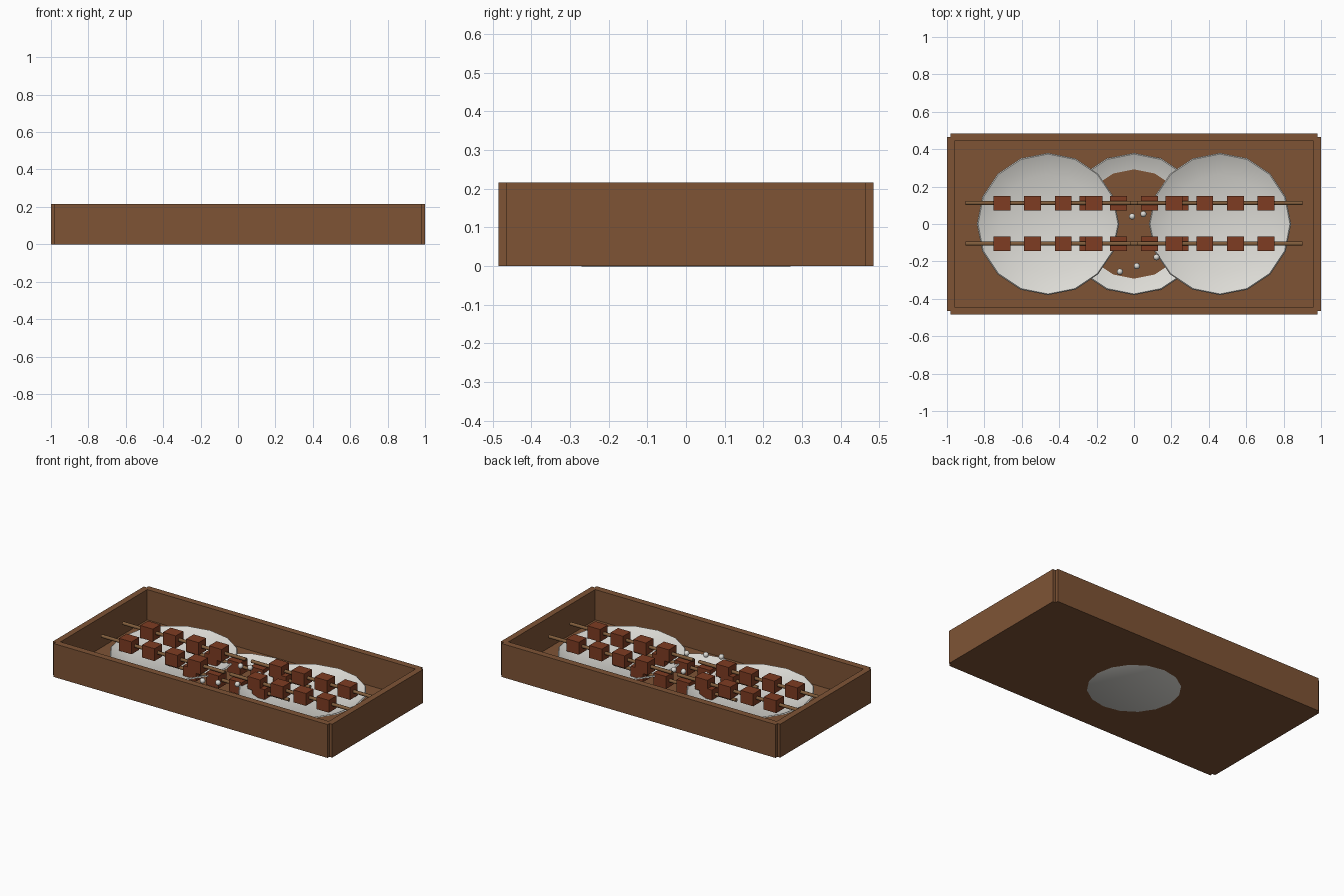
import bpy, bmesh, math
from mathutils import Vector

if "Cube" in bpy.data.objects:
    bpy.data.objects.remove(bpy.data.objects["Cube"])


def material(name, rgb):
    m = bpy.data.materials.new(name)
    m.diffuse_color = (*rgb, 1)
    m.use_nodes = True
    m.node_tree.nodes["Principled BSDF"].inputs["Base Color"].default_value = m.diffuse_color
    return m


WOOD = material("tray_wood", (0.21, 0.088, 0.036))
CERAMIC = material("ceramic_white", (0.72, 0.71, 0.67))
MEAT = material("grilled_meat", (0.21, 0.045, 0.016))
STICK = material("stick_wood", (0.22, 0.11, 0.045))


def finish(name, bm, mat, smooth=None):
    bmesh.ops.recalc_face_normals(bm, faces=bm.faces)
    me = bpy.data.meshes.new(name)
    bm.to_mesh(me)
    bm.free()
    me.materials.append(mat)
    ob = bpy.data.objects.new(name, me)
    bpy.context.collection.objects.link(ob)
    if smooth:
        bpy.context.view_layer.objects.active = ob
        ob.select_set(True)
        bpy.ops.object.shade_smooth_by_angle(angle=math.radians(smooth))
        ob.select_set(False)
    return ob


def box(name, center, size, mat):
    bm = bmesh.new()
    bmesh.ops.create_cube(bm, size=1)
    bmesh.ops.scale(bm, vec=size, verts=bm.verts)
    bmesh.ops.translate(bm, vec=center, verts=bm.verts)
    return finish(name, bm, mat)


def plate(name, x, z):
    # revolved dish with a flat base and a flared rim
    profile = [(0, 0), (0.27, 0), (0.38, 0.053), (0.374, 0.059), (0.266, 0.009), (0, 0.009)]
    bm = bmesh.new()
    verts = [bm.verts.new((r, 0, h)) for r, h in profile]
    edges = [bm.edges.new(p) for p in zip(verts, verts[1:])]
    bmesh.ops.spin(bm, geom=verts + edges, cent=(0, 0, 0), axis=(0, 0, 1),
                   angle=math.tau, steps=16, use_duplicate=False)
    bmesh.ops.remove_doubles(bm, verts=bm.verts, dist=0.0005)
    bmesh.ops.translate(bm, vec=(x, 0, z), verts=bm.verts)
    finish(name, bm, CERAMIC, 40)


def skewer(name, x, y, z):
    # stick with four cubes of meat
    bm = bmesh.new()
    bmesh.ops.create_cone(bm, cap_ends=True, segments=8, radius1=0.011,
                          radius2=0.011, depth=0.88)
    for v in bm.verts:
        v.co = Vector((v.co.z + x, v.co.x + y, v.co.y + z))
    finish(name + "_stick", bm, STICK, 50)
    for i in range(4):
        box(f"{name}_meat_{i + 1}", (x + (i - 1.5) * 0.164, y, z),
            (0.09, 0.078, 0.08), MEAT)


# tray: floor panel and four walls
box("tray_floor", (0, 0, 0.01), (1.96, 0.93, 0.02), WOOD)
for s, end, side in ((-1, "left", "front"), (1, "right", "back")):
    box(f"tray_{end}_wall", (s * 0.98, 0, 0.108), (0.04, 0.93, 0.216), WOOD)
    box(f"tray_{side}_wall", (0, s * 0.464, 0.108), (1.96, 0.042, 0.216), WOOD)

# three plates, the middle one sitting lower, with two skewers each
for label, x, z in (("left", -0.46, 0.053), ("middle", 0, -0.001), ("right", 0.46, 0.053)):
    plate(f"{label}_plate", x, z)
    for side, y in (("front", -0.105), ("back", 0.112)):
        skewer(f"{label}_{side}_skewer", x, y, z + 0.088)

# small white garnish beads
for i, (x, y) in enumerate([(-0.01, 0.04), (0.05, 0.053), (0.12, -0.178),
                            (0.015, -0.225), (-0.075, -0.255)]):
    bm = bmesh.new()
    bmesh.ops.create_uvsphere(bm, u_segments=10, v_segments=6, radius=0.017)
    bmesh.ops.translate(bm, vec=(x, y, 0.13), verts=bm.verts)
    finish(f"garnish_{i + 1}", bm, CERAMIC, 60)
